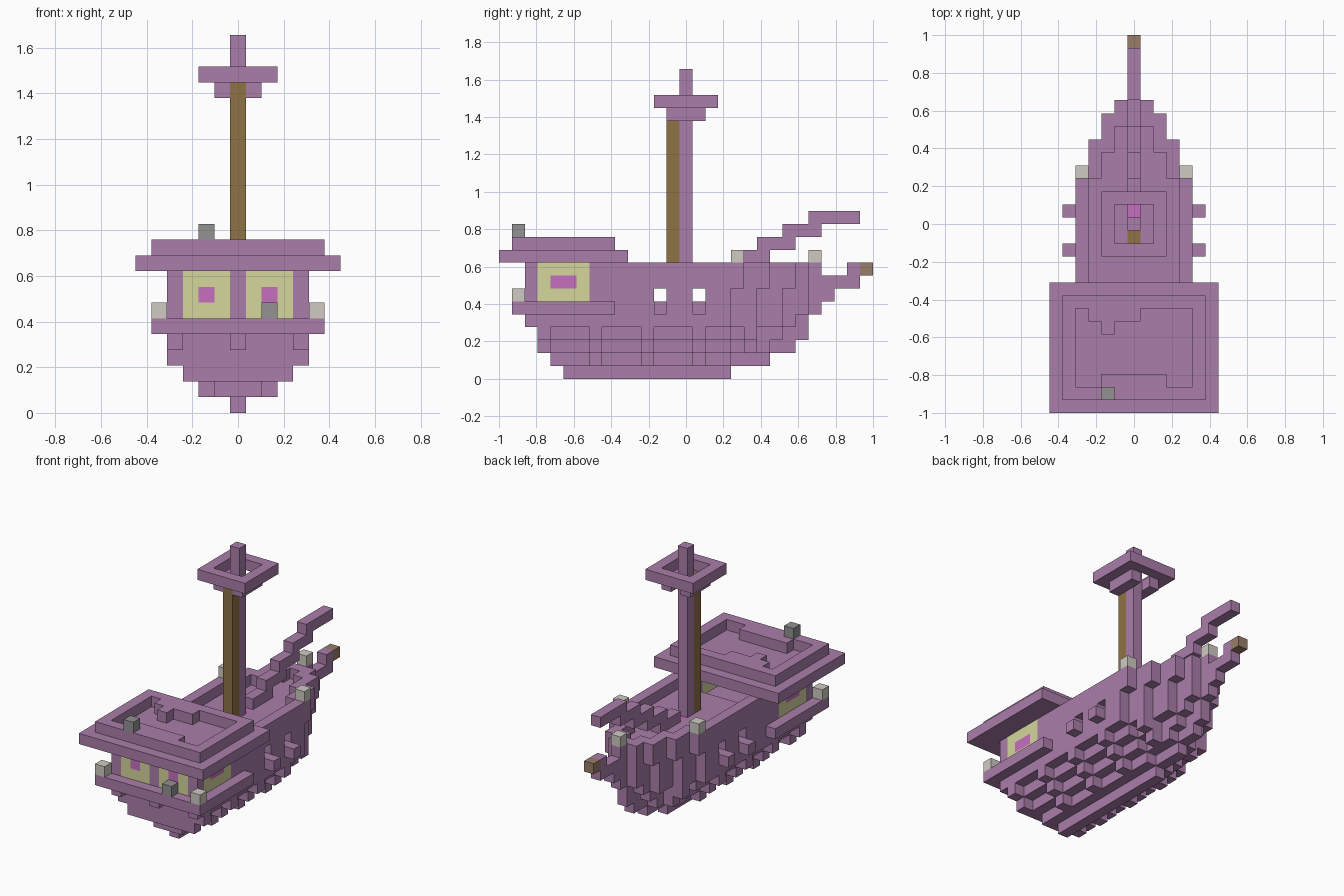
import bpy
import bmesh
from mathutils import Vector

U = 2 / 29  # edge of one building block

if "Cube" in bpy.data.objects:
    bpy.data.objects.remove(bpy.data.objects["Cube"], do_unlink=True)


def material(name, rgb):
    lin = [((c / 255 + 0.055) / 1.055) ** 2.4 for c in rgb] + [1]
    m = bpy.data.materials.new(name)
    m.diffuse_color = lin
    m.use_nodes = True
    bsdf = m.node_tree.nodes["Principled BSDF"]
    bsdf.inputs["Base Color"].default_value = lin
    bsdf.inputs["Roughness"].default_value = 0.9
    return m


PURPLE = material("purple_block", (170, 126, 170))
YELLOW = material("pale_yellow", (213, 215, 156))
MAGENTA = material("magenta", (198, 110, 190))
LAMP = material("pale_lamp", (207, 203, 194))
BROWN = material("ladder_brown", (143, 115, 70))
TAN = material("figurehead_brown", (155, 125, 107))
GREY = material("grey", (146, 146, 146))


def box(i, j, k):
    """Block cells in inclusive ranges; i across, j along, k up."""
    return {(a, b, c) for a in range(i[0], i[1] + 1)
            for b in range(j[0], j[1] + 1) for c in range(k[0], k[1] + 1)}


def build(name, cells, base=PURPLE, rule=None):
    """Skin a set of block cells, keeping only the exposed faces."""
    bm = bmesh.new()
    mats, verts = [base], {}

    def vert(p):
        if p not in verts:
            verts[p] = bm.verts.new(((p[0] - 0.5) * U, p[1] * U - 1, p[2] * U))
        return verts[p]

    for cell in sorted(cells):
        mat = (rule(*cell) if rule else None) or base
        if mat not in mats:
            mats.append(mat)
        for axis in range(3):
            for side in (0, 1):
                near = list(cell)
                near[axis] += 2 * side - 1
                if tuple(near) in cells:
                    continue
                ring = []
                for a, b in ((0, 0), (1, 0), (1, 1), (0, 1)):
                    p = list(cell)
                    p[axis] += side
                    p[(axis + 1) % 3] += a
                    p[(axis + 2) % 3] += b
                    ring.append(vert(tuple(p)))
                face = bm.faces.new(ring if side else ring[::-1])
                face.material_index = mats.index(mat)
    bmesh.ops.dissolve_limit(bm, angle_limit=0.01, verts=bm.verts[:],
                             edges=bm.edges[:], delimit={'MATERIAL'})
    mesh = bpy.data.meshes.new(name)
    bm.to_mesh(mesh)
    bm.free()
    for m in mats:
        mesh.materials.append(m)
    ob = bpy.data.objects.new(name, mesh)
    bpy.context.collection.objects.link(ob)
    return ob


def layer(k, start, ends):
    """One hull level: ends lists the last row for half width 0, 1, 2..."""
    cells = set()
    for half, last in enumerate(ends):
        cells |= box((-half, half), (start, last), (k, k))
    return cells


def shell(cells):
    """Only the cells on the rim of a flat layer."""
    return {(i, j, k) for i, j, k in cells
            if any((i + a, j + b, k) not in cells
                   for a in (-1, 0, 1) for b in (-1, 0, 1))}


# Hull bottom: stepped keel up to the waist
hull = layer(0, 5, [17])
hull |= layer(1, 4, [20, 17])
hull |= layer(2, 3, [22, 20, 17])
hull |= layer(3, 3, [23, 21, 19, 17])
hull |= layer(4, 3, [23, 22, 21, 19, 17])
hull |= layer(5, 2, [24, 23, 21, 19, 17])

# Ribs standing one block proud of the lower hull
for row in (3, 7, 11, 15):
    for k in (1, 2, 3):
        if (0, row, k) in hull:
            hull |= box((-k - 1, k + 1), (row, row), (k, k))
hull |= box((-3, 3), (19, 19), (3, 3)) | box((-2, 2), (19, 19), (2, 2))

# Hollow hold, sunken deck and bulwark
hull |= shell(layer(6, 2, [24, 23, 21, 19, 17]))
upper = layer(7, 2, [24, 23, 22, 20, 18])
hull |= shell(upper) | {c for c in upper if c[1] > 9}
hull |= shell(layer(8, 2, [24, 23, 22, 20, 18]))
hull -= box((-3, 3), (9, 9), (7, 8))

# Ports with sills, one pair on each side
for row in (12, 15):
    for side in (-1, 1):
        hull.discard((side * 4, row, 6))
        hull.add((side * 5, row, 5))


def window_rule(i, j, k):
    if (i, j, k) == (0, 15, 7):
        return MAGENTA
    if 6 <= k <= 8:
        if j == 2 and 1 <= abs(i) <= 3:
            return MAGENTA if abs(i) == 2 and k == 7 else YELLOW
        if abs(i) == 4 and 3 <= j <= 6:
            return MAGENTA if j in (4, 5) and k == 7 else YELLOW
    return None


build("hull", hull, PURPLE, window_rule)

# Stern ledge and its brackets
ledge = box((-5, 5), (1, 8), (5, 5))
for i in (-4, 0, 4):
    ledge.add((i, 2, 4))
build("stern_ledge", ledge)

# Cabin roof with an uneven parapet
build("cabin_roof", box((-6, 6), (0, 9), (9, 9)))
parapet = box((-5, 5), (1, 8), (10, 10)) - box((-4, 4), (2, 7), (10, 10))
parapet |= box((-2, 2), (2, 2), (10, 10))
parapet |= box((-3, 0), (7, 7), (10, 10)) | {(-2, 6, 10)}
build("roof_parapet", parapet)

# Mast, ladder and lookout
build("mast", box((0, 0), (14, 14), (8, 23)))
build("ladder", box((0, 0), (13, 13), (8, 20)), BROWN)
build("lookout_floor", box((-1, 1), (13, 15), (20, 20)) - box((0, 0), (13, 15), (20, 20)))
build("lookout_rail", box((-2, 2), (12, 16), (21, 21)) - box((-1, 1), (13, 15), (21, 21)))

# Rising spar in overlapping steps
spar = set()
for step in range(5):
    first = 16 + 2 * step
    spar |= box((0, 0), (first, first + (3 if step == 4 else 2)), (8 + step, 8 + step))
build("bow_spar", spar)

# Prow and figurehead
build("prow", box((0, 0), (25, 25), (6, 7)) | box((0, 0), (26, 27), (7, 7)) | {(0, 27, 8)})
build("figurehead", {(0, 28, 8)}, TAN)

# Lamps and small grey fittings
for side, label in ((1, "left"), (-1, "right")):
    build("stern_lamp_" + label, {(side * 5, 1, 6)}, LAMP)
    build("bow_lamp_" + label, {(side * 4, 18, 9)}, LAMP)
build("prow_lamp", {(0, 24, 9)}, LAMP)
build("roof_fitting", {(-2, 1, 11)}, GREY)
build("ledge_fitting", {(2, 1, 6)}, GREY)
